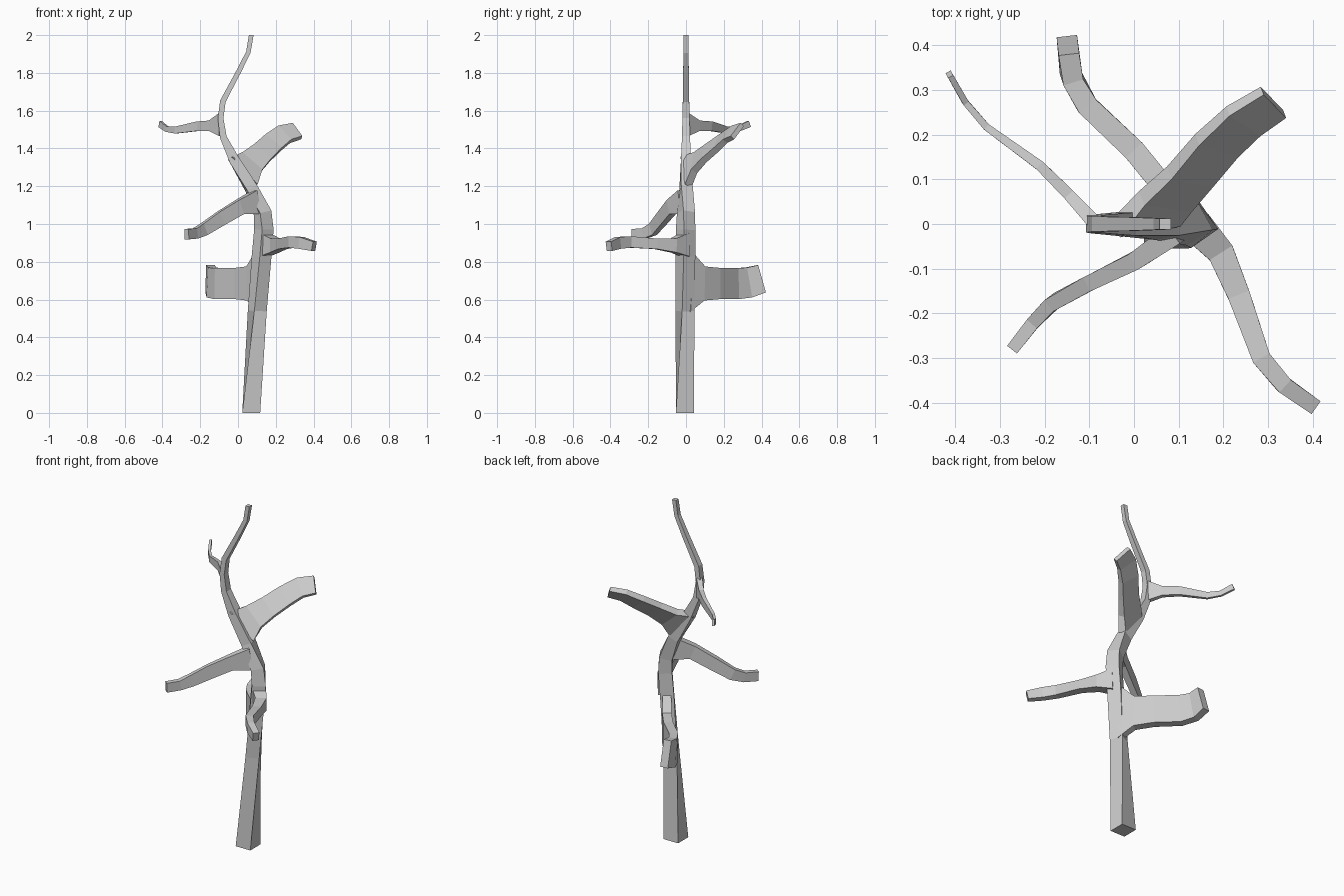
import bpy, bmesh
from math import radians, sin, cos
from mathutils import Vector


def limb(name, rings, ref, flat_ends=False):
    """Sweep a four-sided section; ring = x, y, z, side width, up height, roll."""
    bm = bmesh.new()
    ref = Vector(ref)
    pts = [Vector(r[:3]) for r in rings]
    last = len(pts) - 1
    loops = []
    for i, r in enumerate(rings):
        t = Vector()
        if i > 0:
            t += (pts[i] - pts[i - 1]).normalized()
        if i < last:
            t += (pts[i + 1] - pts[i]).normalized()
        if flat_ends and i in (0, last):
            t = Vector((0, 0, 1))
        t.normalize()
        s = ref.cross(t).normalized()
        u = t.cross(s)
        a = radians(r[5]) if len(r) > 5 else 0
        s2 = (s * cos(a) + u * sin(a)) * r[3] / 2
        u2 = (u * cos(a) - s * sin(a)) * r[4] / 2
        loops.append([bm.verts.new(pts[i] + s2 * p + u2 * q)
                      for p, q in ((-1, -1), (1, -1), (1, 1), (-1, 1))])
    for a, b in zip(loops, loops[1:]):
        for k in range(4):
            n = (k + 1) % 4
            bm.faces.new((a[k], a[n], b[n], b[k]))
    bm.faces.new(loops[0][::-1])
    bm.faces.new(loops[-1])
    bmesh.ops.recalc_face_normals(bm, faces=bm.faces)
    me = bpy.data.meshes.new(name)
    bm.to_mesh(me)
    bm.free()
    ob = bpy.data.objects.new(name, me)
    bpy.context.collection.objects.link(ob)
    return ob


Y, Z = (0, 1, 0), (0, 0, 1)

# Twisting, tapering trunk
limb("trunk", [
    (.07, -.006, 0, .095, .095, 0),
    (.102, -.005, .54, .074, .074, 28),
    (.125, -.003, .83, .075, .075, 35),
    (.137, -.002, .97, .074, .074, 35),
    (.13, 0, 1.06, .07, .07, 30),
    (.07, 0, 1.19, .06, .062, 10),
    (-.02, 0, 1.34, .055, .052, 0),
    (-.078, 0, 1.46, .036, .042, 0),
    (-.092, 0, 1.56, .03, .038, 0),
    (-.08, 0, 1.65, .03, .034, 0),
    (.005, 0, 1.81, .026, .03, 0),
    (.055, 0, 1.91, .024, .026, 0),
    (.07, 0, 2.0, .025, .025, 0),
], Y, True)

# Tall low branch toward the back left
limb("low_back_branch", [
    (.11, .02, .69, .045, .31),
    (.065, .085, .685, .05, .18),
    (0, .165, .685, .05, .165),
    (-.105, .265, .685, .048, .165),
    (-.14, .33, .69, .046, .16),
    (-.148, .40, .71, .046, .15),
], Z)

# Branch toward the front right
limb("front_right_branch", [
    (.14, -.005, .89, .075, .125),
    (.195, -.065, .887, .06, .075),
    (.235, -.16, .895, .05, .055),
    (.285, -.30, .905, .042, .06),
    (.335, -.36, .90, .038, .062),
    (.403, -.408, .882, .035, .05),
], Z)

# Drooping branch toward the front left
limb("front_left_branch", [
    (.10, -.015, 1.115, .05, .13),
    (.01, -.078, 1.09, .04, .08),
    (-.09, -.127, 1.03, .035, .075),
    (-.18, -.175, .972, .032, .065),
    (-.225, -.22, .95, .03, .055),
    (-.272, -.28, .946, .028, .055),
], Z)

# Broad flat branch toward the back right
limb("high_right_branch", [
    (.025, .0, 1.275, .045, .2, -25),
    (.07, .05, 1.325, .04, .14, -38),
    (.125, .105, 1.375, .036, .12, -42),
    (.185, .175, 1.43, .034, .115, -45),
    (.245, .23, 1.475, .03, .11, -45),
    (.312, .272, 1.492, .026, .10, -45),
], Z)

# Thin twig toward the back left
limb("high_left_twig", [
    (-.09, .005, 1.525, .032, .12),
    (-.145, .065, 1.52, .026, .055),
    (-.21, .13, 1.518, .022, .05),
    (-.33, .217, 1.497, .016, .036),
    (-.377, .272, 1.503, .014, .03),
    (-.413, .335, 1.53, .013, .035),
], Z)
